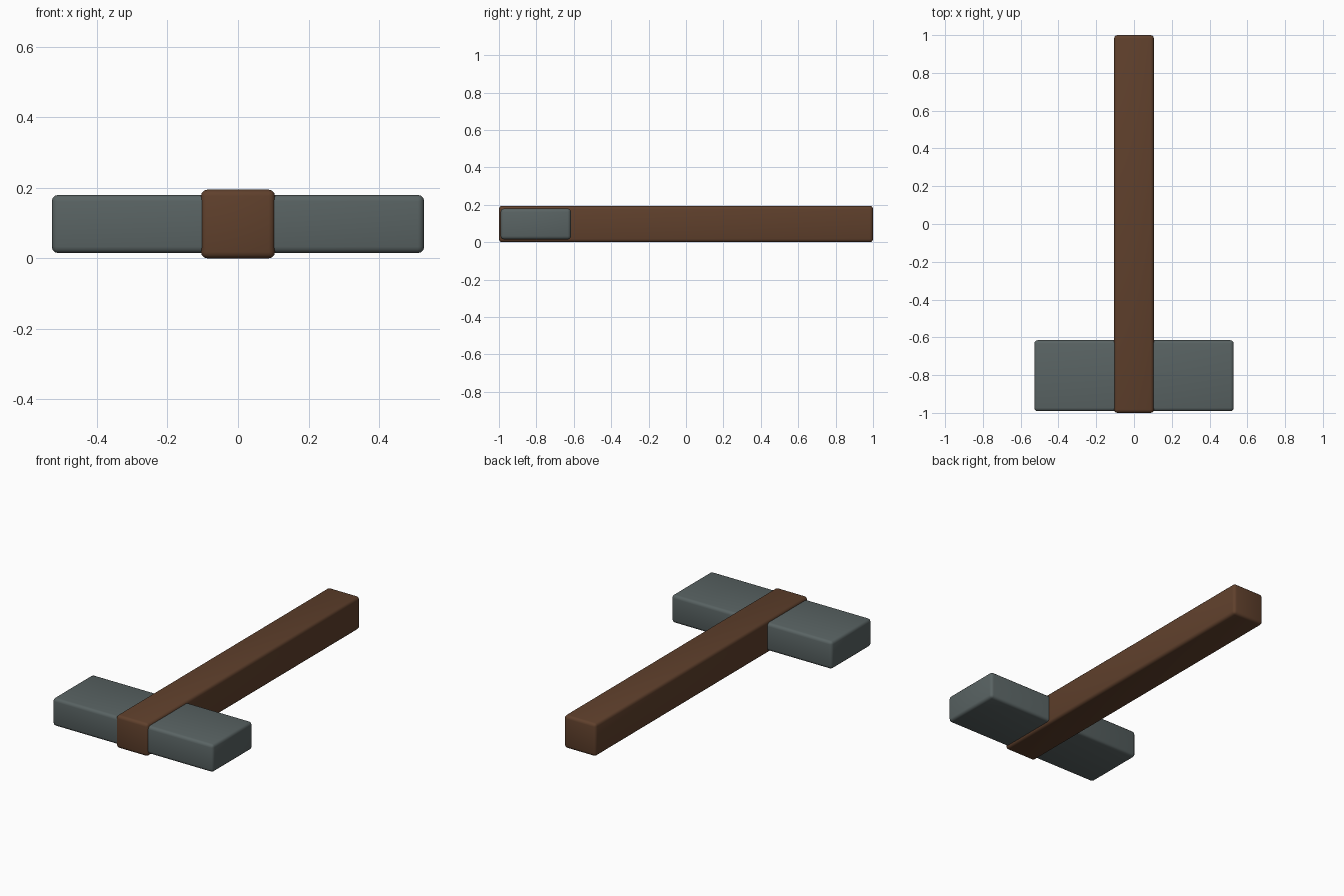
import bpy

cube = bpy.data.objects.get("Cube")
if cube:
    bpy.data.objects.remove(cube, do_unlink=True)


def material(name, rgb):
    mat = bpy.data.materials.new(name)
    mat.use_nodes = True
    mat.diffuse_color = (*rgb, 1)
    bsdf = mat.node_tree.nodes["Principled BSDF"]
    bsdf.inputs["Base Color"].default_value = (*rgb, 1)
    bsdf.inputs["Roughness"].default_value = 0.8
    return mat


def rounded_box(name, size, centre, mat, bevel):
    bpy.ops.mesh.primitive_cube_add(size=1, location=centre)
    obj = bpy.context.object
    obj.name = name
    obj.scale = size
    bpy.ops.object.transform_apply(location=False, rotation=False, scale=True)
    obj.data.materials.append(mat)
    mod = obj.modifiers.new("Rounded edges", "BEVEL")
    mod.width = bevel
    mod.segments = 3
    bpy.ops.object.modifier_apply(modifier=mod.name)
    bpy.ops.object.shade_smooth_by_angle()
    return obj


wood = material("brown wood", (0.115, 0.051, 0.025))
stone = material("grey stone", (0.100, 0.125, 0.125))

# Long handle running front to back
rounded_box("handle", (0.21, 2.0, 0.195), (0, 0, 0.0975), wood, 0.018)

# Wide head crossing the front end, slightly thinner than the handle
rounded_box("hammer_head", (1.056, 0.376, 0.165), (0, -0.803, 0.0975), stone, 0.018)
